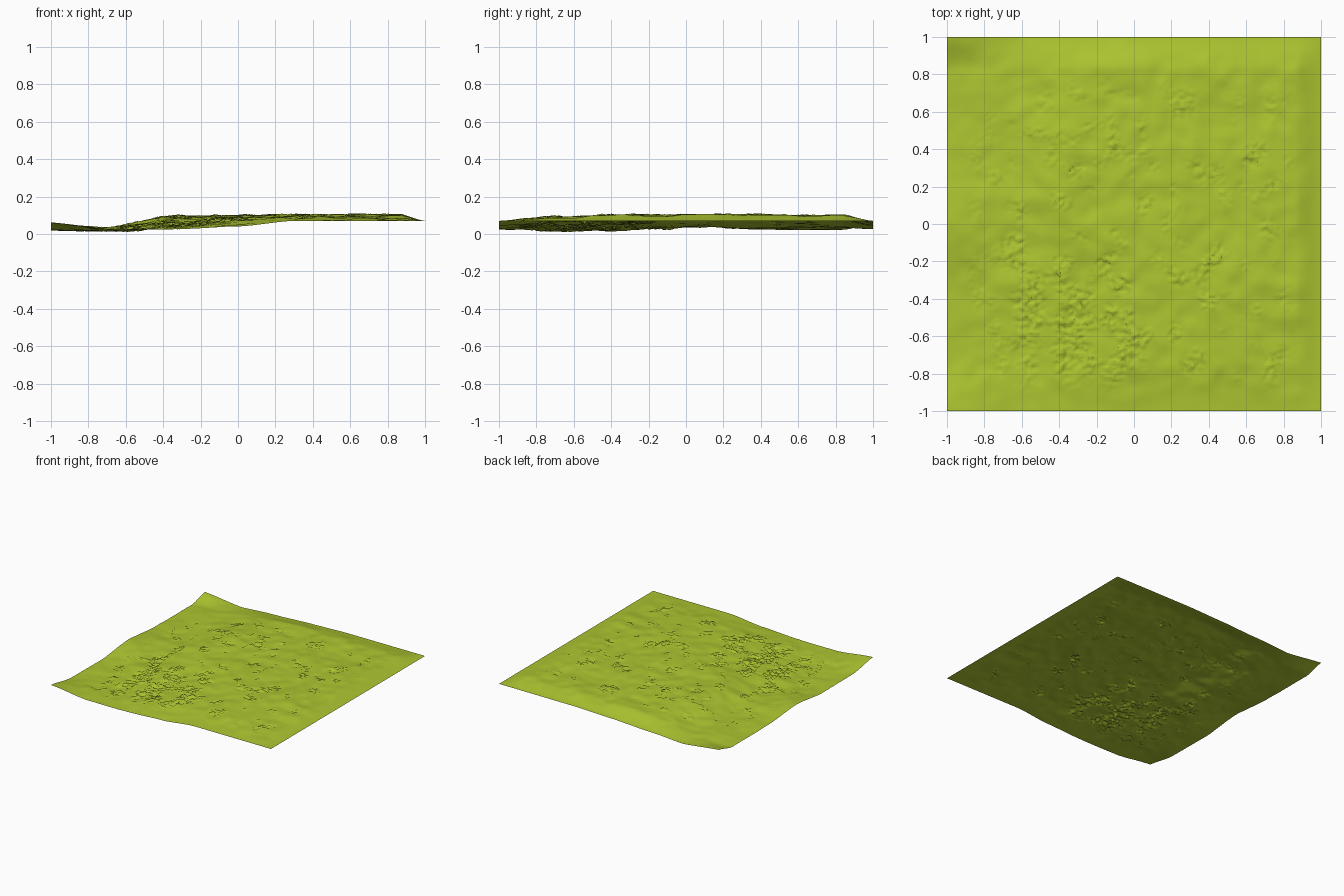
import bpy, bmesh, random
from mathutils import Vector, noise

if "Cube" in bpy.data.objects:
    bpy.data.objects.remove(bpy.data.objects["Cube"])

random.seed(4)
N = 160

# Broad height control net: rows run front to back, columns left to right
XS = [-1, -.67, -.36, 0, .3, .87, 1]
YS = [-1, -.75, -.35, 0, .35, .83, 1]
H = [[.062, .026, .024, .040, .070, .070, .070],
     [.022, .020, .038, .072, .092, .088, .070],
     [.018, .028, .058, .088, .100, .100, .070],
     [.052, .038, .085, .100, .102, .102, .070],
     [.024, .038, .092, .102, .102, .102, .070],
     [.022, .034, .085, .100, .100, .098, .070],
     [.062, .026, .045, .060, .069, .070, .070]]


def locate(v, knots):
    i = 0
    while i < len(knots) - 2 and v > knots[i + 1]:
        i += 1
    t = (v - knots[i]) / (knots[i + 1] - knots[i])
    return i, .4 * t + .6 * t * t * (3 - 2 * t)


def base_height(x, y):
    i, s = locate(x, XS)
    j, t = locate(y, YS)
    a = H[j][i] * (1 - s) + H[j][i + 1] * s
    b = H[j + 1][i] * (1 - s) + H[j + 1][i + 1] * s
    return a * (1 - t) + b * t


def ramp(v, lo, hi):
    return max(0, min(1, (v - lo) / (hi - lo)))


bm = bmesh.new()
bmesh.ops.create_grid(bm, x_segments=N, y_segments=N, size=1)
for v in bm.verts:
    x, y = v.co.x, v.co.y
    edge = 1 - max(abs(x), abs(y))
    z = base_height(x, y)
    # rolling bumps, fading out on the right and at the rim
    roll = noise.noise(Vector((x * 4.5, y * 4.5, 1.3)))
    lumps = noise.noise(Vector((x * 11, y * 11, 7.1)))
    fade = .25 + .75 * ramp(edge, 0, .2)
    if x > 0:
        fade *= ramp(edge, 0, .12)
    z += fade * (.010 * roll + .007 * lumps - .002)
    # scattered crumbly patches inside, densest at the front left
    rough = ramp(edge, .1, .25) * (1 - ramp(y, .6, .8))
    patch = noise.noise(Vector((x * 9, y * 9, 3.7)))
    dense = .3 if x < 0 and y < -.15 else 0
    amp = rough * ramp(patch + dense, .1, .5)
    v.co.x += random.uniform(-.007, .007) * amp
    v.co.y += random.uniform(-.005, .005) * amp
    z += random.uniform(-.010, .010) * amp
    v.co.z = max(.0, min(.108, z))

mesh = bpy.data.meshes.new("grass_terrain")
bm.to_mesh(mesh)
bm.free()
terrain = bpy.data.objects.new("grass_terrain", mesh)
bpy.context.collection.objects.link(terrain)
for p in mesh.polygons:
    p.use_smooth = True

mat = bpy.data.materials.new("grass_green")
mat.diffuse_color = (.42, .56, .03, 1)
mat.use_nodes = True
mat.node_tree.nodes["Principled BSDF"].inputs["Base Color"].default_value = mat.diffuse_color
mesh.materials.append(mat)
